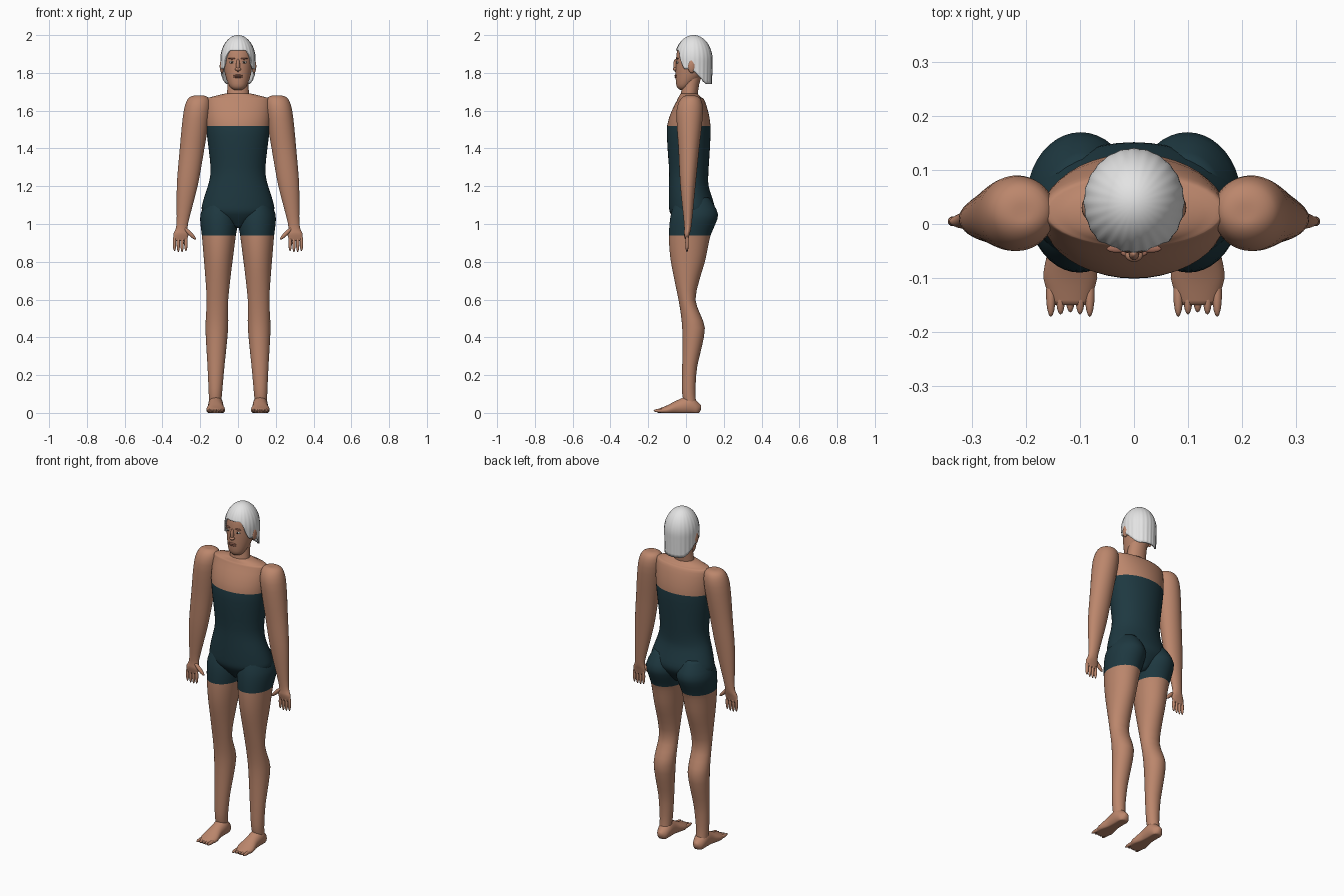
import bpy, bmesh
from math import sin, cos, pi, sqrt
from mathutils import Vector, Matrix

cube = bpy.data.objects.get("Cube")
if cube:
    bpy.data.objects.remove(cube)


def material(name, red, green, blue):
    mat = bpy.data.materials.new(name)
    mat.use_nodes = True
    colour = (red, green, blue, 1)
    mat.diffuse_color = colour
    mat.node_tree.nodes["Principled BSDF"].inputs["Base Color"].default_value = colour
    return mat


skin = material("skin", .5, .24, .15)
lip_brown = material("lip brown", .36, .15, .1)
dark_teal = material("dark teal", .013, .04, .052)
silver = material("silver hair", .77, .77, .77)
eye_white = material("eye white", .7, .7, .65)
dark_brown = material("dark brown", .05, .03, .02)


def finish(name, bm, materials, mirror=False, colour_rule=None):
    """Turn a bmesh into a smooth object, optionally mirrored and two-coloured."""
    bmesh.ops.recalc_face_normals(bm, faces=bm.faces)
    for face in bm.faces:
        face.smooth = True
        if colour_rule:
            face.material_index = int(colour_rule(face.calc_center_median()))
    mesh = bpy.data.meshes.new(name)
    bm.to_mesh(mesh)
    bm.free()
    for mat in materials:
        mesh.materials.append(mat)
    obj = bpy.data.objects.new(name, mesh)
    bpy.context.collection.objects.link(obj)
    if mirror:
        modifier = obj.modifiers.new("mirror", 'MIRROR')
        modifier.use_mirror_merge = False
    return obj


def refine(rings):
    """Insert a smoothly interpolated ring between each neighbouring pair."""
    result = []
    last = len(rings) - 1
    for i in range(last):
        before, after = rings[max(i - 1, 0)], rings[min(i + 2, last)]
        middle = (rings[i] + rings[i + 1]) * 9 - before - after
        result += [rings[i], middle / 16]
    return result + [rings[last]]


def bridge(bm, loops):
    for lower, upper in zip(loops, loops[1:]):
        for j in range(len(lower)):
            bm.faces.new((lower[j - 1], lower[j], upper[j], upper[j - 1]))
    bm.faces.new(loops[0])


def loft(name, rings, materials=(skin,), centre=lambda position: 0,
         along_y=False, mirror=False, colour_rule=None, sides=40):
    """Each ring is (position, half width, near edge, far edge)."""
    bm = bmesh.new()
    loops = []
    for position, width, near, far in refine(refine([Vector(ring) for ring in rings])):
        loop = []
        for j in range(sides):
            angle = 2 * pi * j / sides
            across = centre(position) + width * cos(angle)
            depth = (near + far) / 2 + (far - near) / 2 * sin(angle)
            point = (across, position, max(depth, 0)) if along_y else (across, depth, position)
            loop.append(bm.verts.new(point))
        loops.append(loop)
    bridge(bm, loops)
    bm.faces.new(loops[-1])
    return finish(name, bm, materials, mirror, colour_rule)


def ellipsoids(name, items, mat=skin, mirror=True, tilt=0):
    """Each item is a centre and three radii."""
    bm = bmesh.new()
    for centre, radii in items:
        place = Matrix.Translation(centre) @ Matrix.Rotation(tilt, 4, 'Y')
        bmesh.ops.create_uvsphere(bm, u_segments=16, v_segments=10, radius=1,
                                  matrix=place @ Matrix.Diagonal((*radii, 1)))
    return finish(name, bm, [mat], mirror)


# Torso: suit up to the chest line, skin above it
chest_line = 1.52
loft("torso", [
    (.98, .02, -.03, .09), (1.05, .17, -.08, .14), (1.1, .19, -.09, .15),
    (1.2, .16, -.09, .12), (1.3, .145, -.09, .12), (chest_line, .17, -.1, .13),
    (1.65, .17, -.05, .1), (1.67, .15, -.04, .08), (1.69, .07, -.03, .06)],
    materials=(dark_teal, skin), colour_rule=lambda point: point.z > chest_line)

# Legs: shorts above the hem, skin below it
hem = .94
loft("legs", [
    (1.14, .06, -.05, .12), (1.05, .1, -.08, .17), (hem, .09, -.09, .13),
    (.8, .075, -.08, .1), (.6, .057, -.04, .05), (.45, .06, -.02, .1),
    (.25, .045, -.02, .06), (.1, .035, -.02, .05), (.02, .03, 0, .06)],
    materials=(skin, dark_teal), centre=lambda z: .122 - .022 * z,
    mirror=True, colour_rule=lambda point: point.z > hem)

# Feet with flat soles, and pointed toes
foot_x = .118
loft("feet", [
    (.08, .01, .02, .04), (.06, .03, -.01, .06), (.02, .04, -.01, .09),
    (-.04, .04, -.01, .07), (-.1, .05, -.01, .04), (-.15, .03, 0, .02)],
    centre=lambda y: foot_x, along_y=True, mirror=True)
ellipsoids("toes", [((foot_x + .018 * i, -.13, .012), (.009, .034 + .004 * abs(i), .01))
                    for i in range(-2, 3)])

# Arms leaning outwards from the shoulders, ending in the palms
loft("arms", [
    (1.68, .01, .01, .03), (1.67, .05, -.02, .07), (1.6, .07, -.05, .09),
    (1.4, .065, -.04, .07), (1.2, .055, -.03, .05), (1, .03, -.01, .03),
    (.95, .04, -.01, .02), (.91, .035, 0, .01)],
    centre=lambda z: .217 + .13 * (1.6 - z), mirror=True)
ellipsoids("fingers", [((.306 + .02 * i, .005, .9), (.009, .009, .052 - .005 * abs(i)))
                       for i in (-1.5, -.5, .5, 1.5)])
ellipsoids("thumbs", [((.255, 0, .95), (.011, .011, .045))], tilt=pi / 4)

# Neck and head
loft("neck", [(1.67, .06, -.03, .06), (1.74, .055, -.02, .07), (1.8, .055, -.02, .09)])
loft("head", [
    (1.71, .02, -.03, 0), (1.73, .045, -.05, .03), (1.8, .07, -.055, .1),
    (1.9, .08, -.05, .12), (1.95, .07, -.03, .1), (1.98, .02, .02, .06)])

# Facial features
eye_x, eye_z = .031, 1.856
ellipsoids("nose", [((0, -.055, 1.84), (.01, .012, .035)),
                    ((0, -.057, 1.82), (.017, .013, .009))], mirror=False)
ellipsoids("lips", [((0, -.054, z), (.025, .008, .005)) for z in (1.778, 1.786)],
           lip_brown, mirror=False)
ellipsoids("ears", [((.085, .03, 1.835), (.012, .02, .036))])
ellipsoids("eyes", [((eye_x, -.045, eye_z), (.015, .006, .006))], eye_white)
ellipsoids("irises", [((eye_x, -.049, eye_z), (.006, .004, .005))], dark_brown)
ellipsoids("eyebrows", [((eye_x, -.046, eye_z + .02), (.02, .007, .004))], lip_brown)


# Hair: a ridged cap whose lower edge drops from the fringe to the nape
def smooth_step(value):
    value = min(max(value, 0), 1)
    return value * value * (3 - 2 * value)


def hair_edge(angle):
    """Height of the lower edge at an angle measured from the front."""
    return 1.92 - .1 * smooth_step((angle - .5) / .6) - .08 * smooth_step((angle - 1.3) / 1.2)


bm = bmesh.new()
columns, rows = 120, 24
crown, dome_height = 2, .13
dome_base = crown - dome_height
loops = []
for row in range(rows + 1):
    fall = max(row / rows, .01)
    loop = []
    for column in range(columns):
        angle = 2 * pi * column / columns
        z = crown - (crown - hair_edge(min(angle, 2 * pi - angle))) * fall ** 1.7
        rise = max(z - dome_base, 0) / dome_height
        strand = 1 + .012 * fall * cos(24 * angle)
        radius = sqrt(1 - rise * rise) * strand - max(dome_base - z, 0) / 4
        loop.append(bm.verts.new((.093 * radius * sin(angle), .04 - .1 * radius * cos(angle), z)))
    loops.append(loop)
bridge(bm, loops)
hair = finish("hair", bm, [silver])
shell = hair.modifiers.new("thickness", 'SOLIDIFY')
shell.thickness = .008
shell.offset = -1
